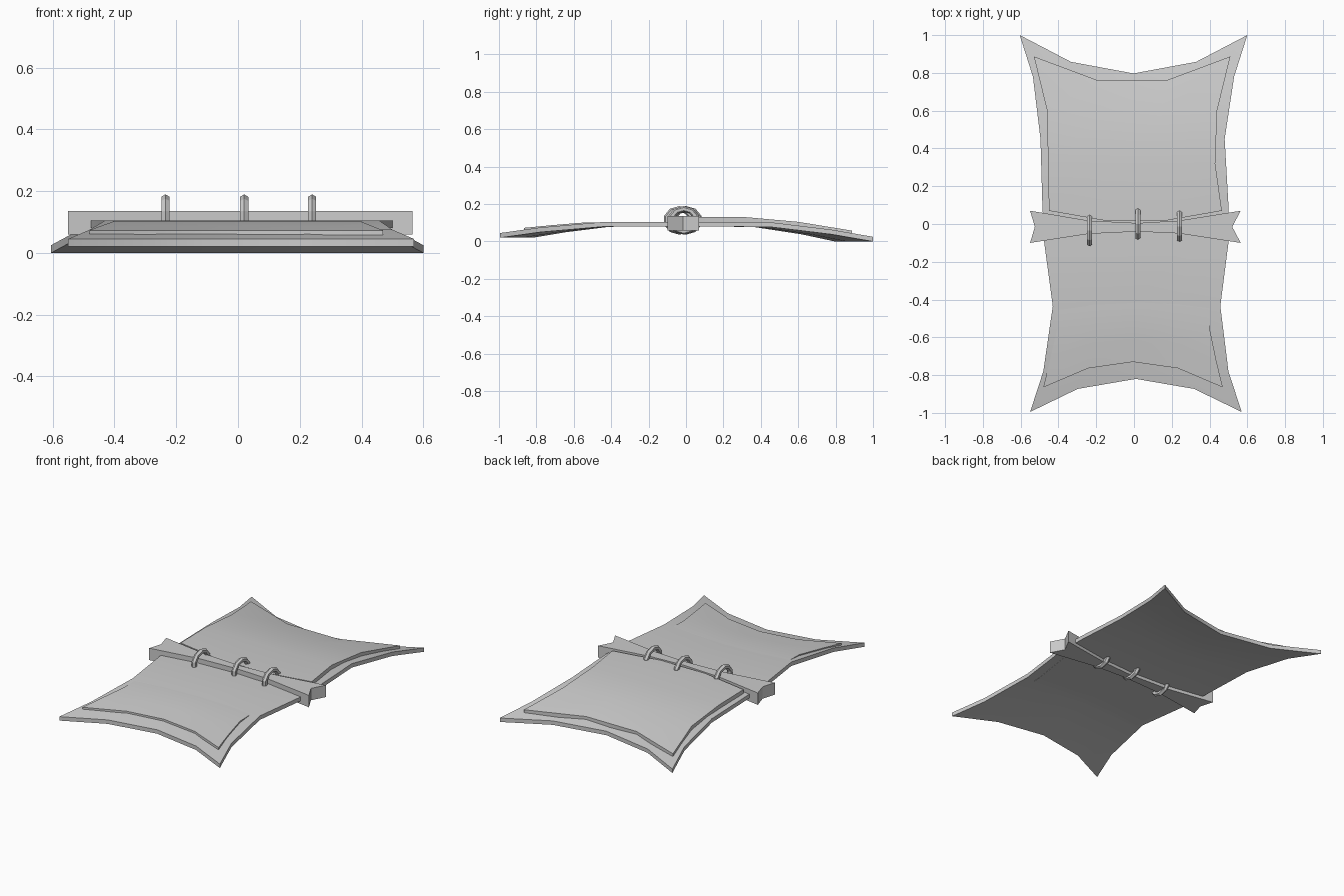
import bpy, bmesh, math

if "Cube" in bpy.data.objects:
    bpy.data.objects.remove(bpy.data.objects["Cube"])


def finish(bm, name, smooth=True):
    bmesh.ops.recalc_face_normals(bm, faces=bm.faces[:])
    me = bpy.data.meshes.new(name)
    bm.to_mesh(me)
    bm.free()
    ob = bpy.data.objects.new(name, me)
    bpy.context.collection.objects.link(ob)
    if smooth:
        bpy.ops.object.select_all(action='DESELECT')
        ob.select_set(True)
        bpy.context.view_layer.objects.active = ob
        bpy.ops.object.shade_smooth_by_angle(angle=math.radians(30))
    return ob


def thicken(bm, faces, height):
    """Extrude a flat layer straight up into a closed slab."""
    top = bmesh.ops.extrude_face_region(bm, geom=faces, use_keep_orig=True)['geom']
    bmesh.ops.translate(bm, vec=(0, 0, height),
                        verts=[g for g in top if isinstance(g, bmesh.types.BMVert)])


def hide(name, rows, cols, thick):
    """Rows are (y at sides, y in middle, left x, right x, bottom z)."""
    bm = bmesh.new()
    grid = []
    for y_side, y_mid, xl, xr, z in rows:
        grid.append([bm.verts.new(((xl + xr) / 2 + t * (xr - xl) / 2,
                                   y_mid + (y_side - y_mid) * t * t, z)) for t in cols])
    faces = []
    for a, b in zip(grid, grid[1:]):
        for i in range(len(cols) - 1):
            faces.append(bm.faces.new((a[i], a[i + 1], b[i + 1], b[i])))
    thicken(bm, faces, thick)
    return finish(bm, name)


# large under hide with pulled-out corners
hide("under_hide", [
    (-0.995, -0.82, -0.55, 0.57, 0.02),
    (-0.78, -0.64, -0.48, 0.50, 0.05),
    (-0.435, -0.40, -0.43, 0.457, 0.08),
    (-0.10, -0.10, -0.475, 0.50, 0.08),
    (0.10, 0.10, -0.485, 0.50, 0.08),
    (0.45, 0.36, -0.495, 0.48, 0.078),
    (0.78, 0.62, -0.535, 0.53, 0.038),
    (1.0, 0.797, -0.605, 0.60, 0.0),
], (-1, -0.55, 0, 0.55, 1), 0.025)

# raised upper hide on the back half
hide("back_upper_hide", [
    (0.07, 0.01, -0.45, 0.465, 0.105),
    (0.32, 0.32, -0.455, 0.43, 0.105),
    (0.60, 0.56, -0.46, 0.44, 0.08),
    (0.887, 0.742, -0.53, 0.51, 0.033),
], (-1, -0.34, 0.34, 1), 0.025)

# upper hide on the front half, mostly sunk into the under hide
hide("front_upper_hide", [
    (-0.865, -0.73, -0.48, 0.47, 0.048),
    (-0.72, -0.62, -0.445, 0.435, 0.062),
    (-0.55, -0.50, -0.405, 0.40, 0.076),
    (-0.40, -0.38, -0.405, 0.40, 0.079),
    (-0.06, -0.03, -0.44, 0.45, 0.079),
], (-1, -0.5, 0, 0.5, 1), 0.025)

# ridge beam, waisted in the middle with notched ends
outline = [(-0.55, 0.07), (-0.24, 0.018), (0.02, 0.005), (0.24, 0.018), (0.565, 0.07),
           (0.52, -0.015), (0.565, -0.10), (0.24, -0.05), (0.02, -0.04), (-0.24, -0.052),
           (-0.55, -0.10), (-0.525, -0.015)]
bm = bmesh.new()
face = bm.faces.new([bm.verts.new((x, y, 0.06)) for x, y in outline])
thicken(bm, [face], 0.075)
finish(bm, "ridge_beam", smooth=False)

# lashing rings around the beam
for i, (x, y) in enumerate(((-0.235, -0.035), (0.02, 0.0), (0.24, -0.012))):
    bpy.ops.mesh.primitive_torus_add(major_segments=10, minor_segments=6,
                                     major_radius=0.069, minor_radius=0.018,
                                     location=(x, y, 0.113),
                                     rotation=(0, math.pi / 2, 0))
    ring = bpy.context.object
    ring.name = f"lashing_ring_{i + 1}"
    ring.scale = (0.88, 1, 0.85)
